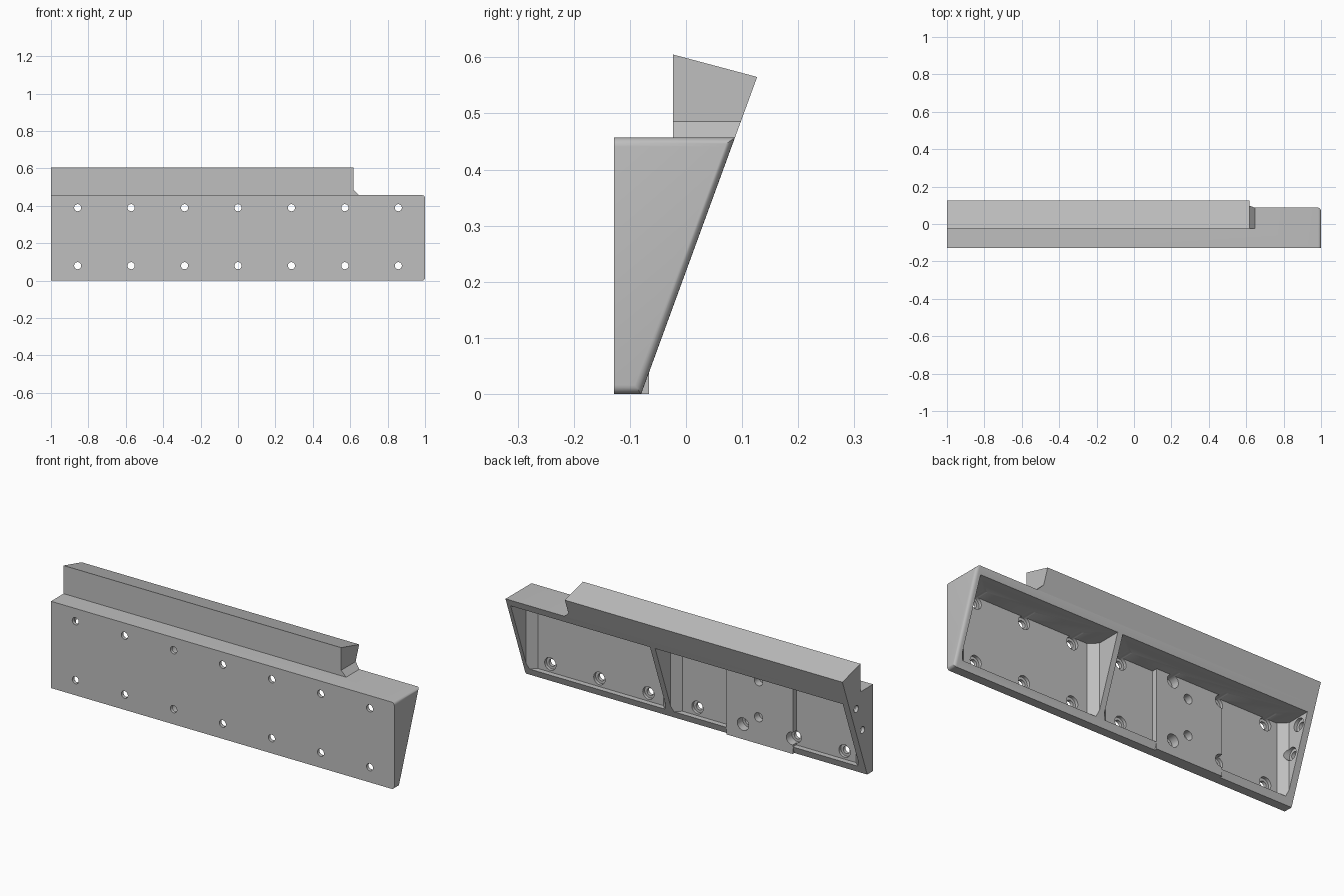
import bpy, bmesh, math
from mathutils import Matrix, Vector

if "Cube" in bpy.data.objects:
    bpy.data.objects.remove(bpy.data.objects["Cube"])

grey = bpy.data.materials.new("mid grey")
grey.use_nodes = True
color = (0.52, 0.52, 0.52, 1)
grey.diffuse_color = color
grey.node_tree.nodes["Principled BSDF"].inputs["Base Color"].default_value = color

FRONT, FLOOR, SHELF = -0.128, -0.095, 0.457


def back(z):
    """Depth of the sloping back at a height."""
    return -0.08 + 0.366 * z


def make(name, bm):
    bmesh.ops.recalc_face_normals(bm, faces=bm.faces)
    mesh = bpy.data.meshes.new(name)
    bm.to_mesh(mesh)
    bm.free()
    mesh.materials.append(grey)
    obj = bpy.data.objects.new(name, mesh)
    bpy.context.collection.objects.link(obj)
    return obj


def prism(outline, axis, start, end):
    """Extrude a 2D outline along one axis; the outline fills the other two."""
    bm = bmesh.new()
    def point(p, t):
        co = list(p)
        co.insert(axis, t)
        return bm.verts.new(co)
    face = bm.faces.new([point(p, start) for p in outline])
    step = Vector((0, 0, 0))
    step[axis] = end - start
    ext = bmesh.ops.extrude_face_region(bm, geom=[face])["geom"]
    bmesh.ops.translate(bm, vec=step, verts=[v for v in ext if isinstance(v, bmesh.types.BMVert)])
    return bm


def cylinders(name, centres, axis, radius, start, end):
    """A set of parallel cylinders running along x (axis 0) or y (axis 1)."""
    bm = bmesh.new()
    turn = Matrix.Rotation(math.pi / 2, 4, "Y" if axis == 0 else "X")
    for c in centres:
        co = list(c)
        co.insert(axis, (start + end) / 2)
        bmesh.ops.create_cone(bm, cap_ends=True, segments=32, radius1=radius, radius2=radius,
                              depth=end - start, matrix=Matrix.Translation(co) @ turn)
    return make(name, bm)


def combine(target, tool, operation):
    mod = target.modifiers.new(operation.lower(), "BOOLEAN")
    mod.operation, mod.object, mod.solver = operation, tool, "EXACT"
    bpy.context.view_layer.objects.active = target
    bpy.ops.object.modifier_apply(modifier=mod.name)
    bpy.data.objects.remove(tool)


# Wedge body, rounded around its left end except along the front
bm = prism([(FRONT, 0), (FRONT, SHELF), (back(SHELF), SHELF), (back(0), 0)], 0, -1, 1)
rim = [e for e in bm.edges if all(v.co.x > 0.9 for v in e.verts)
       and any(v.co.y > FRONT + 0.01 for v in e.verts)]
bmesh.ops.bevel(bm, geom=rim, offset=0.016, segments=5, profile=0.5, affect="EDGES")
body = make("mounting_rail", bm)

# Upper ledge with a chamfered foot at its short end
low = 0.435
ledge = make("ledge", prism([(-0.023, low), (-0.023, 0.605), (back(0.565), 0.565),
                             (back(low), low)], 0, -1, 0.75))
notch = make("notch", prism([(0.617, 0.7), (0.617, 0.486), (0.676, 0.427),
                             (0.9, 0.427), (0.9, 0.7)], 1, -0.3, 0.3))
combine(ledge, notch, "DIFFERENCE")
combine(body, ledge, "UNION")

# Two rear pockets with chamfered corners, leaving a rib between them
for x0, x1 in ((-0.965, 0.128), (0.158, 0.97)):
    c = 0.04
    pocket = make("pocket", prism([(x0, 0.3), (x0, FLOOR + c), (x0 + c, FLOOR), (x1 - c, FLOOR),
                                   (x1, FLOOR + c), (x1, 0.3)], 2, 0.037, 0.42))
    combine(body, pocket, "DIFFERENCE")

# Raised pad inside the long pocket
pad = make("pad", prism([(-0.576, -0.11), (-0.19, -0.11), (-0.19, -0.066), (-0.576, -0.066)],
                        2, 0, 0.43))
combine(body, pad, "UNION")

# Front screw holes with counterbores, blind pad holes and end holes
screws = [(i * 2 / 7, z) for i in range(-3, 4) for z in (0.08, 0.39)]
blind = [(-0.376, z) for z in (0.14, 0.33)]
side = [(0.012, 0.38), (-0.04, 0.25)]
for centres, axis, radius, start, end in (
        (screws, 1, 0.019, -0.2, -0.04), (screws, 1, 0.033, -0.111, -0.03),
        (blind, 1, 0.024, -0.105, -0.03),
        (side, 0, 0.018, -1.1, -0.9), (side, 0, 0.033, -0.982, -0.9)):
    combine(body, cylinders("drill", centres, axis, radius, start, end), "DIFFERENCE")

bpy.ops.object.select_all(action="DESELECT")
body.select_set(True)
bpy.context.view_layer.objects.active = body
bpy.ops.object.shade_smooth_by_angle(angle=math.radians(30))
